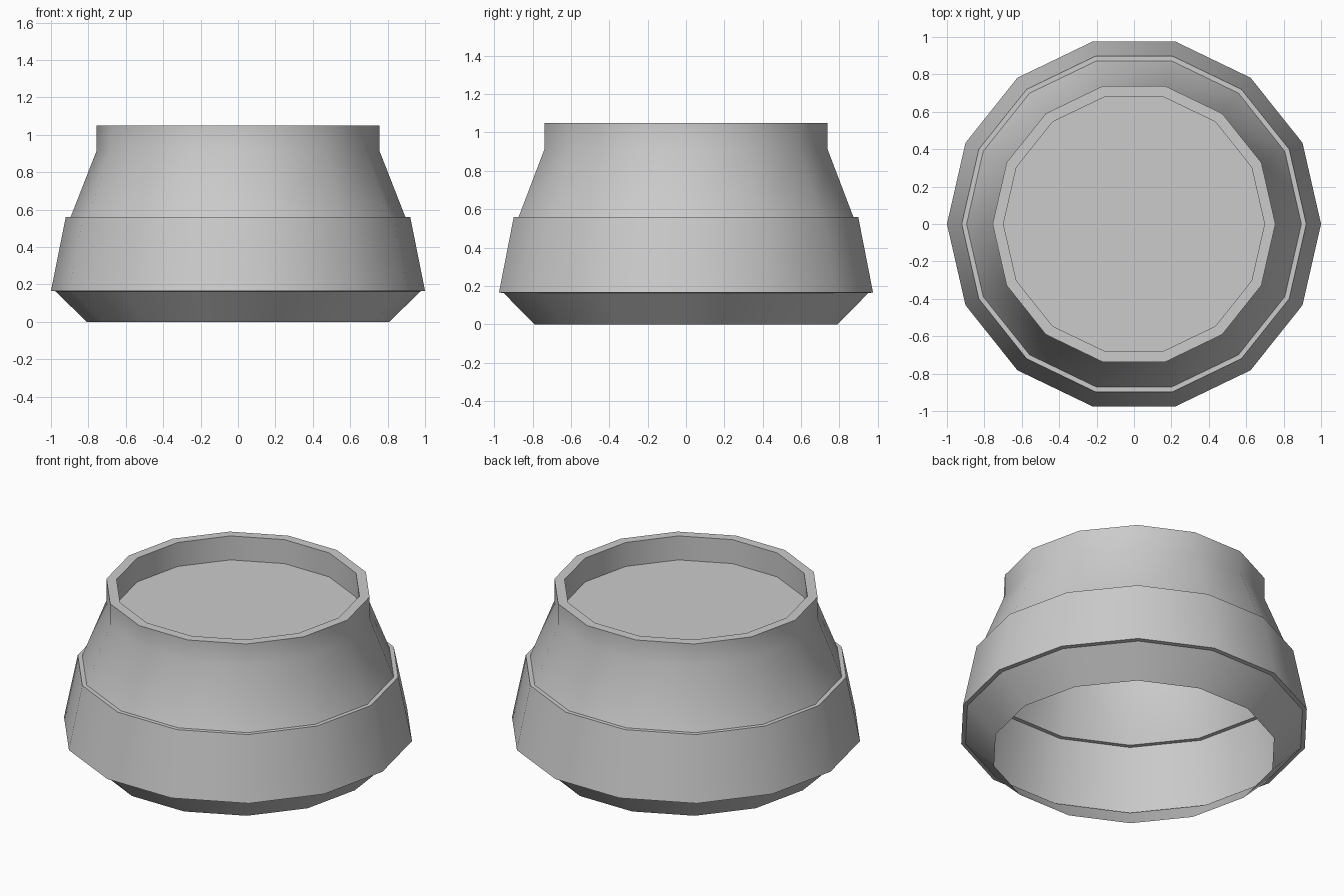
import bpy, bmesh
from math import cos, sin, tau, radians

if "Cube" in bpy.data.objects:
    bpy.data.objects.remove(bpy.data.objects["Cube"])

SIDES = 14


def lathe(name, profile, cap_last=False):
    """Revolve an (radius, height) profile into a faceted open shell."""
    bm = bmesh.new()
    rings = [[bm.verts.new((r * cos(tau * i / SIDES), r * sin(tau * i / SIDES), z))
              for i in range(SIDES)] for r, z in profile]
    for low, high in zip(rings, rings[1:]):
        for i in range(SIDES):
            j = (i + 1) % SIDES
            bm.faces.new((low[i], low[j], high[j], high[i]))
    if cap_last:
        bm.faces.new(rings[-1])
    mesh = bpy.data.meshes.new(name)
    bm.to_mesh(mesh)
    bm.free()
    obj = bpy.data.objects.new(name, mesh)
    bpy.context.collection.objects.link(obj)
    bpy.ops.object.select_all(action='DESELECT')
    obj.select_set(True)
    bpy.context.view_layer.objects.active = obj
    bpy.ops.object.shade_smooth_by_angle(angle=radians(30))
    return obj


# Open-bottomed shell: chamfered foot, flared band, ledge, tapering neck,
# straight collar, flat rim and a recessed lid
lathe("pedestal_shell", [
    (0.81, 0.0), (0.975, 0.163),
    (1.0, 0.166), (0.921, 0.56),
    (0.895, 0.56), (0.756, 0.915),
    (0.756, 1.05), (0.698, 1.05),
    (0.698, 0.90),
], cap_last=True)
